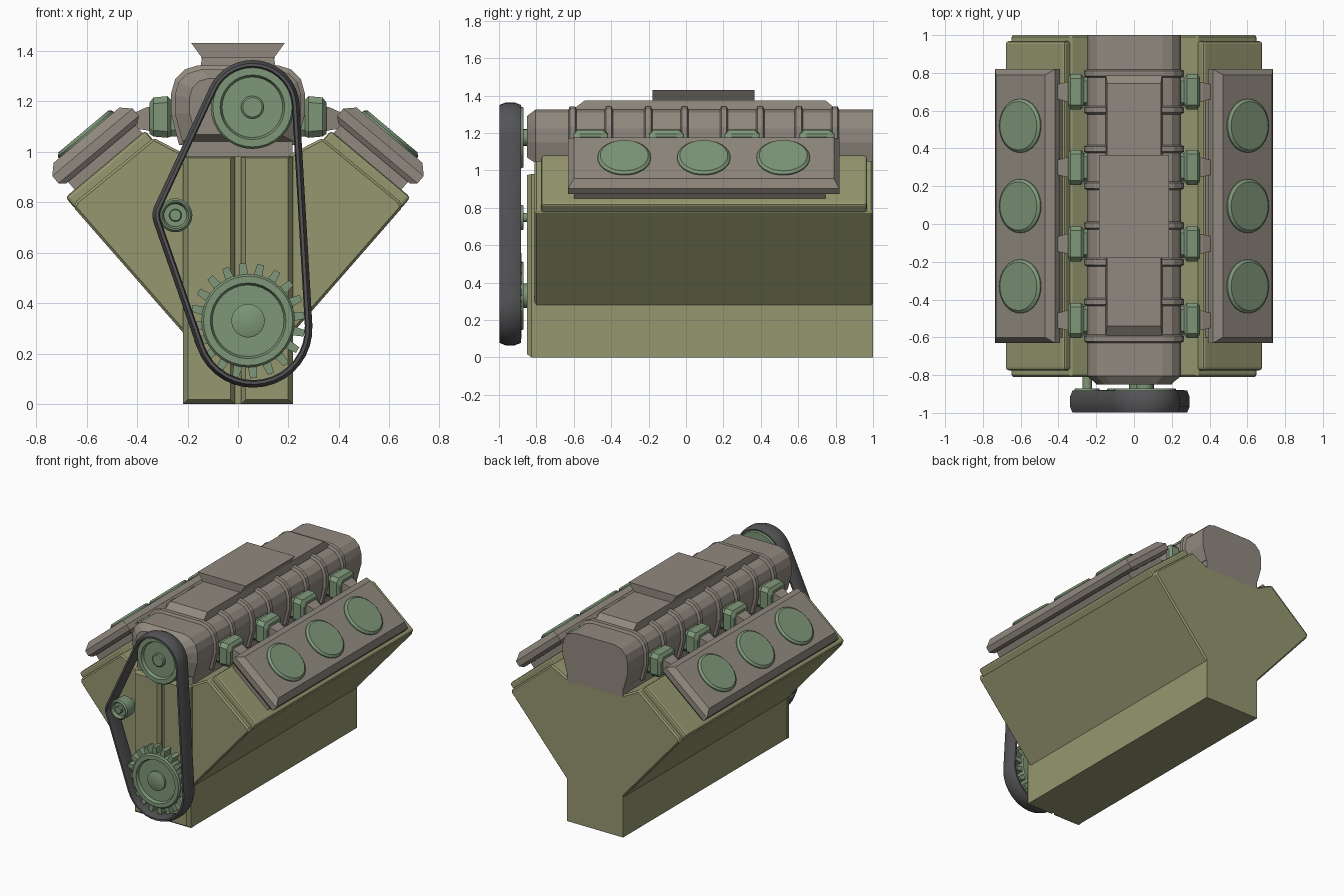
import bpy, bmesh
from math import sin, cos, pi, atan2, acos, hypot, radians

if "Cube" in bpy.data.objects:
    bpy.data.objects.remove(bpy.data.objects["Cube"])


def material(name, rgb):
    m = bpy.data.materials.new(name)
    m.diffuse_color = (*rgb, 1)
    m.use_nodes = True
    m.node_tree.nodes["Principled BSDF"].inputs["Base Color"].default_value = m.diffuse_color
    return m


OLIVE = material("olive", (0.30, 0.31, 0.16))
GREY = material("warm_grey", (0.28, 0.25, 0.21))
GREEN = material("green", (0.21, 0.31, 0.19))
BLACK = material("rubber", (0.09, 0.09, 0.095))


def loft(name, rings, mat, mirror=False, bevel=0, segs=1, smooth=False, closed=False):
    """Skin a list of equal-length rings; capped unless closed into a loop."""
    bm = bmesh.new()
    vs = [[bm.verts.new(p) for p in r] for r in rings]
    n = len(vs[0])
    for a, b in zip(vs, vs[1:] + vs[:1] if closed else vs[1:]):
        for i in range(n):
            j = (i + 1) % n
            bm.faces.new((a[i], a[j], b[j], b[i]))
    if not closed:
        bm.faces.new(vs[0])
        bm.faces.new(vs[-1])
    bmesh.ops.recalc_face_normals(bm, faces=bm.faces)
    me = bpy.data.meshes.new(name)
    bm.to_mesh(me)
    bm.free()
    me.materials.append(mat)
    ob = bpy.data.objects.new(name, me)
    bpy.context.collection.objects.link(ob)
    if smooth:
        bpy.ops.object.select_all(action='DESELECT')
        ob.select_set(True)
        bpy.context.view_layer.objects.active = ob
        bpy.ops.object.shade_smooth_by_angle(angle=radians(35))
    if bevel:
        b = ob.modifiers.new("Bevel", 'BEVEL')
        b.width, b.segments = bevel, segs
    if mirror:
        ob.modifiers.new("Mirror", 'MIRROR')
    return ob


def prism(name, prof, y0, y1, mat, **kw):
    return loft(name, [[(x, y, z) for x, z in prof] for y in (y0, y1)], mat, **kw)


def rect(x0, x1, z0, z1):
    return [(x0, z0), (x1, z0), (x1, z1), (x0, z1)]


def slab(x0, x1, y0, y1, z):
    return [(x0, y0, z), (x1, y0, z), (x1, y1, z), (x0, y1, z)]


def lathe(name, cx, cz, steps, mat, n=32):
    return loft(name, [[(cx + r * cos(2 * pi * i / n), y, cz + r * sin(2 * pi * i / n))
                        for i in range(n)] for r, y in steps], mat, smooth=True)


# Tilted cylinder-bank frame: u runs up the deck towards the middle, n outwards
T = radians(40)


def bank(u, y, n):
    return (0.61 - cos(T) * u + sin(T) * n, y, 1.077 + sin(T) * u + cos(T) * n)


def bank_rect(u0, u1, y0, y1, n):
    return [bank(u, y, n) for u, y in ((u0, y0), (u1, y0), (u1, y1), (u0, y1))]


# Engine block: sump, two banks, deck flanges, front plates
prism("sump_block", rect(-0.215, 0.215, 0, 0.98), -0.81, 1.0, OLIVE)
prism("cylinder_bank", [(0.19, 0.26), (0.215, 0.28), (0.652, 0.78), (0.64, 0.805),
                        (0.335, 1.055), (0.20, 0.985), (0.19, 0.9)],
      -0.81, 1.0, OLIVE, mirror=True, bevel=0.01)
loft("deck_flange", [bank_rect(-0.222, 0.19, -0.775, 0.968, n) for n in (-0.215, -0.15)],
     OLIVE, mirror=True, bevel=0.014, segs=2)
loft("front_plate", [[(x, y, z) for x, z in rect(0.012 + d, 0.217 - d, d, 0.98 - d / 4)]
                     for d, y in ((0, -0.8), (0, -0.825), (0.018, -0.85))], OLIVE, mirror=True)

# Valve covers with three round caps per side
loft("valve_cover_gasket", [bank_rect(-0.175, 0.175, -0.6, 0.745, n) for n in (-0.17, -0.09)],
     GREY, mirror=True)
loft("valve_cover", [bank_rect(-h, h, -0.63 + d, 0.82 - d, n) for h, d, n in
                     ((0.185, 0.015, -0.11), (0.208, 0, -0.09), (0.208, 0, -0.052), (0.17, 0.03, -0.015))],
     GREY, mirror=True)
for y in (-0.33, 0.095, 0.52):
    loft("valve_cover_cap", [[bank(r * cos(2 * pi * i / 32), y + r * sin(2 * pi * i / 32), n)
                              for i in range(32)] for r, n in
                             ((0.142, -0.03), (0.142, -0.008), (0.128, 0.004))],
         GREEN, mirror=True, smooth=True)

# Intake plenum with a chamfered nose
half = [(0.22, 1.04), (0.25, 1.15), (0.25, 1.225), (0.235, 1.275), (0.2, 1.31), (0.15, 1.325)]
plenum = half + [(-x, z) for x, z in reversed(half)]


def scaled(sx, sz, y):
    return [(x * sx, y, 1.17 + (z - 1.17) * sz) for x, z in plenum]


loft("intake_plenum", [scaled(0.77, 0.78, -0.85), scaled(1, 1, -0.805), scaled(1, 1, 1.0)], GREY)
prism("plenum_base", rect(-0.215, 0.215, 0.97, 1.06), -0.80, 1.0, GREY)
loft("plenum_ridge", [slab(-0.15, 0.15, -0.6, 0.80, 1.30), slab(-0.15, 0.15, -0.6, 0.80, 1.33),
                      slab(-0.142, 0.142, -0.54, 0.745, 1.375)], GREY)
loft("intake_hood", [slab(-0.14, 0.14, -0.18, 0.365, 1.35), slab(-0.145, 0.145, -0.18, 0.365, 1.375),
                     slab(-0.185, 0.185, -0.18, 0.365, 1.43)], GREY)

# Ribs, ports and runners at each of four stations
for y in (-0.51, -0.105, 0.3, 0.7):
    for dy in (-0.097, 0.097):
        loft("plenum_rib", [scaled(s, t, y + dy + w) for s, t, w in
                            ((1, 1, -0.022), (1.06, 1.11, -0.014), (1.06, 1.11, 0.014), (1, 1, 0.022))], GREY)
    loft("intake_port", [[(x, y + a * w, z) for a, z in
                          ((-1, z0 + 0.025), (-0.75, z0), (0.75, z0), (1, z0 + 0.025),
                           (1, z1 - 0.025), (0.75, z1), (-0.75, z1), (-1, z1 - 0.025))]
                         for x, w, z0, z1 in ((0.22, 0.075, 1.06, 1.205), (0.265, 0.075, 1.06, 1.205),
                                              (0.28, 0.093, 1.055, 1.22), (0.335, 0.093, 1.06, 1.215),
                                              (0.35, 0.075, 1.07, 1.195))],
         GREEN, mirror=True)
    loft("intake_runner", [[(x, y + w * a, z) for a, z in ((-1, z0), (1, z0), (1, z1), (-1, z1))]
                           for x, w, z0, z1 in ((0.34, 0.055, 1.08, 1.18), (0.365, 0.05, 1.085, 1.175),
                                                (0.43, 0.033, 1.095, 1.145))],
         GREY, mirror=True)


# Pulleys with recessed face and raised hub
def pulley(name, cx, cz, r, ring, hub):
    lathe(name, cx, cz, [(r * 0.97, -0.87), (r, -0.88), (r, -0.955), (r - 0.008, -0.965),
                         (ring + 0.008, -0.965), (ring, -0.945), (hub, -0.945),
                         (hub, -0.96), (hub * 0.85, -0.965)], GREEN)
    lathe(name + "_shaft", cx, cz, [(hub, -0.8), (hub, -0.89)], GREEN, 16)


TOP, LOW, IDLER = (0.057, 1.176), (0.04, 0.33), (-0.248, 0.748)
pulley("upper_pulley", *TOP, 0.165, 0.12, 0.045)
pulley("crank_sprocket", *LOW, 0.185, 0.142, 0.066)
pulley("idler_pulley", *IDLER, 0.067, 0.045, 0.025)
for k in range(20):
    a = 2 * pi * (k + 0.3) / 20
    c, s = cos(a), sin(a)
    loft("sprocket_tooth", [[(LOW[0] + r * c - t * w * s, y, LOW[1] + r * s + t * w * c)
                             for t, y in ((-1, -0.95), (1, -0.95), (1, -0.88), (-1, -0.88))]
                            for r, w in ((0.17, 0.019), (0.228, 0.013))], GREEN)

# Belt: outer tangent loop round three circles, domed section
circles = [(0.06, 0.3, 0.218), (0.057, 1.176, 0.17), (-0.248, 0.748, 0.074)]
normals = []
for (ax, az, ar), (bx, bz, br) in zip(circles, circles[1:] + circles[:1]):
    dx, dz = bx - ax, bz - az
    normals.append(atan2(dz, dx) - acos((ar - br) / hypot(dx, dz)))
section = [(0.017, -0.965), (0.017, -0.915), (0.004, -0.882), (-0.008, -0.882),
           (-0.013, -0.91), (-0.013, -0.97), (-0.008, -0.998), (0.004, -0.998)]
rings = []
for i, (cx, cz, r) in enumerate(circles):
    a0 = normals[i - 1]
    sweep = (normals[i] - a0) % (2 * pi)
    for k in range(17):
        a = a0 + sweep * k / 16
        rings.append([(cx + (r + o) * cos(a), y, cz + (r + o) * sin(a)) for o, y in section])
loft("drive_belt", rings, BLACK, smooth=True, closed=True)
